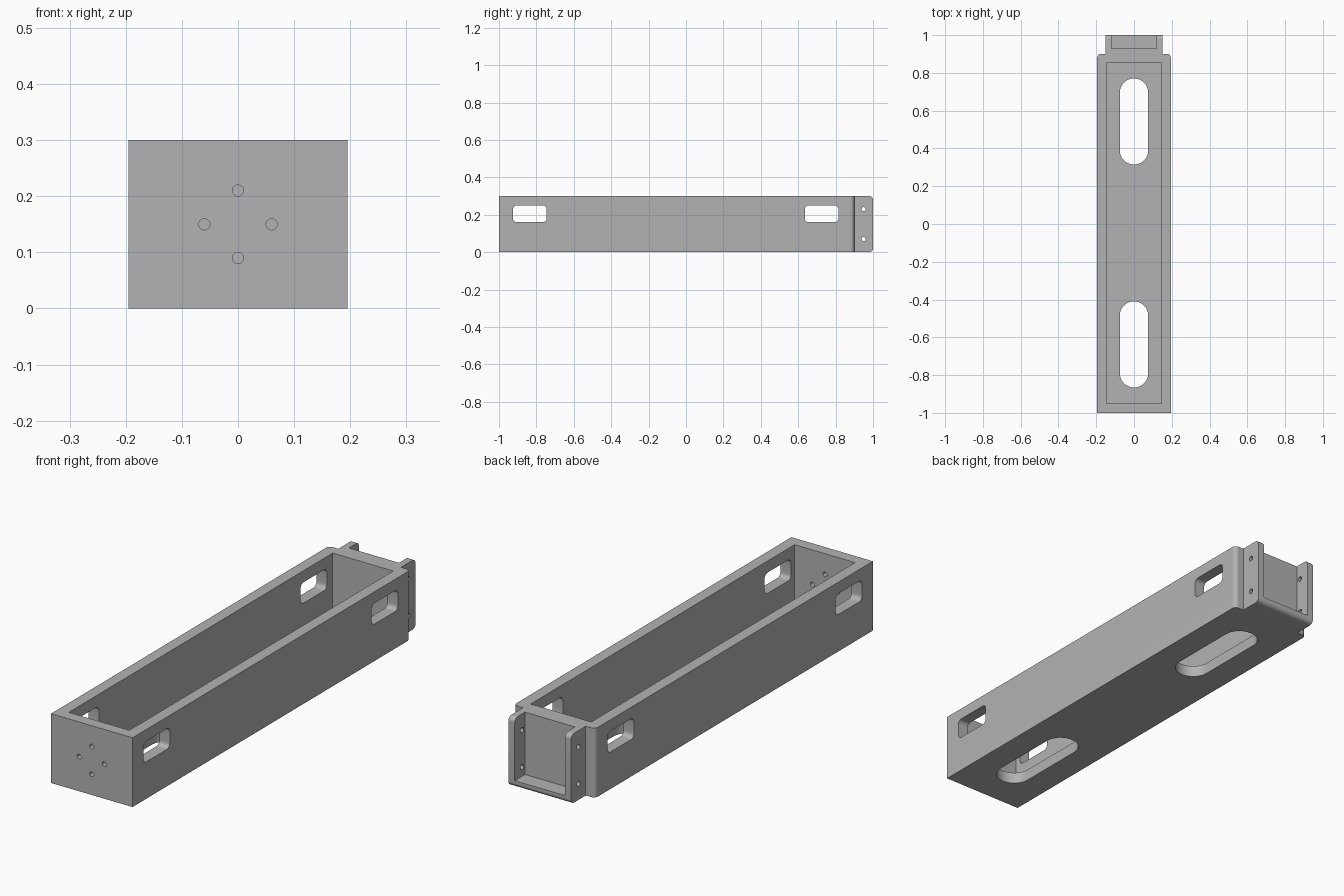
import bpy, bmesh, math
from mathutils import Matrix

old = bpy.data.objects.get("Cube")
if old:
    bpy.data.objects.remove(old, do_unlink=True)

grey = bpy.data.materials.new("plain grey")
grey.use_nodes = True
colour = (0.45, 0.45, 0.45, 1)
grey.diffuse_color = colour
grey.node_tree.nodes["Principled BSDF"].inputs["Base Color"].default_value = colour


def prism(name, outline, low, high, axis="z"):
    """Extrude a 2D outline along an axis: x uses (y, z), y uses (x, z), z uses (x, y)."""
    place = {"x": lambda u, v, w: (w, u, v),
             "y": lambda u, v, w: (u, w, v),
             "z": lambda u, v, w: (u, v, w)}[axis]
    bm = bmesh.new()
    lower = [bm.verts.new(place(u, v, low)) for u, v in outline]
    upper = [bm.verts.new(place(u, v, high)) for u, v in outline]
    bm.faces.new(lower)
    bm.faces.new(upper)
    for i in range(len(outline)):
        j = (i + 1) % len(outline)
        bm.faces.new((lower[i], lower[j], upper[j], upper[i]))
    bmesh.ops.recalc_face_normals(bm, faces=bm.faces)
    mesh = bpy.data.meshes.new(name)
    bm.to_mesh(mesh)
    bm.free()
    mesh.materials.append(grey)
    ob = bpy.data.objects.new(name, mesh)
    bpy.context.collection.objects.link(ob)
    return ob


def rounded(u0, u1, v0, v1, radii, steps=8):
    """Rectangle outline, radii ordered: high-high, low-high, low-low, high-low."""
    corners = [(u1, v1, -1, -1), (u0, v1, 1, -1), (u0, v0, 1, 1), (u1, v0, -1, 1)]
    points = []
    for k, ((u, v, su, sv), r) in enumerate(zip(corners, radii)):
        if r == 0:
            points.append((u, v))
            continue
        for i in range(steps + 1):
            a = math.pi / 2 * (k + i / steps)
            points.append((u + su * r + r * math.cos(a), v + sv * r + r * math.sin(a)))
    return points


def circle(u, v, r, sides=24):
    return [(u + r * math.cos(2 * math.pi * i / sides),
             v + r * math.sin(2 * math.pi * i / sides)) for i in range(sides)]


def combine(target, tool, operation="DIFFERENCE"):
    tool.hide_render = True
    mod = target.modifiers.new("cut", "BOOLEAN")
    mod.operation = operation
    mod.solver = "EXACT"
    mod.object = tool
    bpy.context.view_layer.objects.active = target
    bpy.ops.object.modifier_apply(modifier=mod.name)
    bpy.data.objects.remove(tool, do_unlink=True)


# Long tray with rounded rear corners, and the narrower rear bracket
tray = prism("tray_with_bracket", rounded(-0.195, 0.195, -1, 0.9, (0.02, 0.02, 0, 0)), 0, 0.3)
bracket = prism("bracket", rounded(0.87, 1, 0, 0.3, (0.02, 0, 0, 0.02)), -0.15, 0.15, "x")
combine(tray, bracket, "UNION")

# Open cavity and rear pocket
square = (0, 0, 0, 0)
combine(tray, prism("cavity", rounded(-0.145, 0.145, -0.95, 0.855, square), 0.05, 0.4))
combine(tray, prism("pocket", rounded(-0.12, 0.12, 0.93, 1.1, square), 0.03, 0.4))

# Floor slots and side windows
for y0, y1 in ((-0.865, -0.41), (0.315, 0.77)):
    combine(tray, prism("floor_slot", rounded(-0.075, 0.075, y0, y1, (0.074,) * 4, 12), -0.1, 0.1))
for y0, y1 in ((-0.925, -0.745), (0.635, 0.815)):
    combine(tray, prism("window", rounded(y0, y1, 0.16, 0.25, (0.02,) * 4), -0.3, 0.3, "x"))

# Screw holes in the front wall and the bracket ears
for x, z in ((0, 0.21), (0, 0.09), (-0.06, 0.15), (0.06, 0.15)):
    combine(tray, prism("front_hole", circle(x, z, 0.01), -1.1, -0.9, "y"))
for z in (0.07, 0.23):
    combine(tray, prism("ear_hole", circle(0.95, z, 0.011), -0.3, 0.3, "x"))

# Smooth the curved walls only
bpy.ops.object.select_all(action="DESELECT")
tray.select_set(True)
bpy.context.view_layer.objects.active = tray
bpy.ops.object.shade_smooth_by_angle(angle=math.radians(30))
